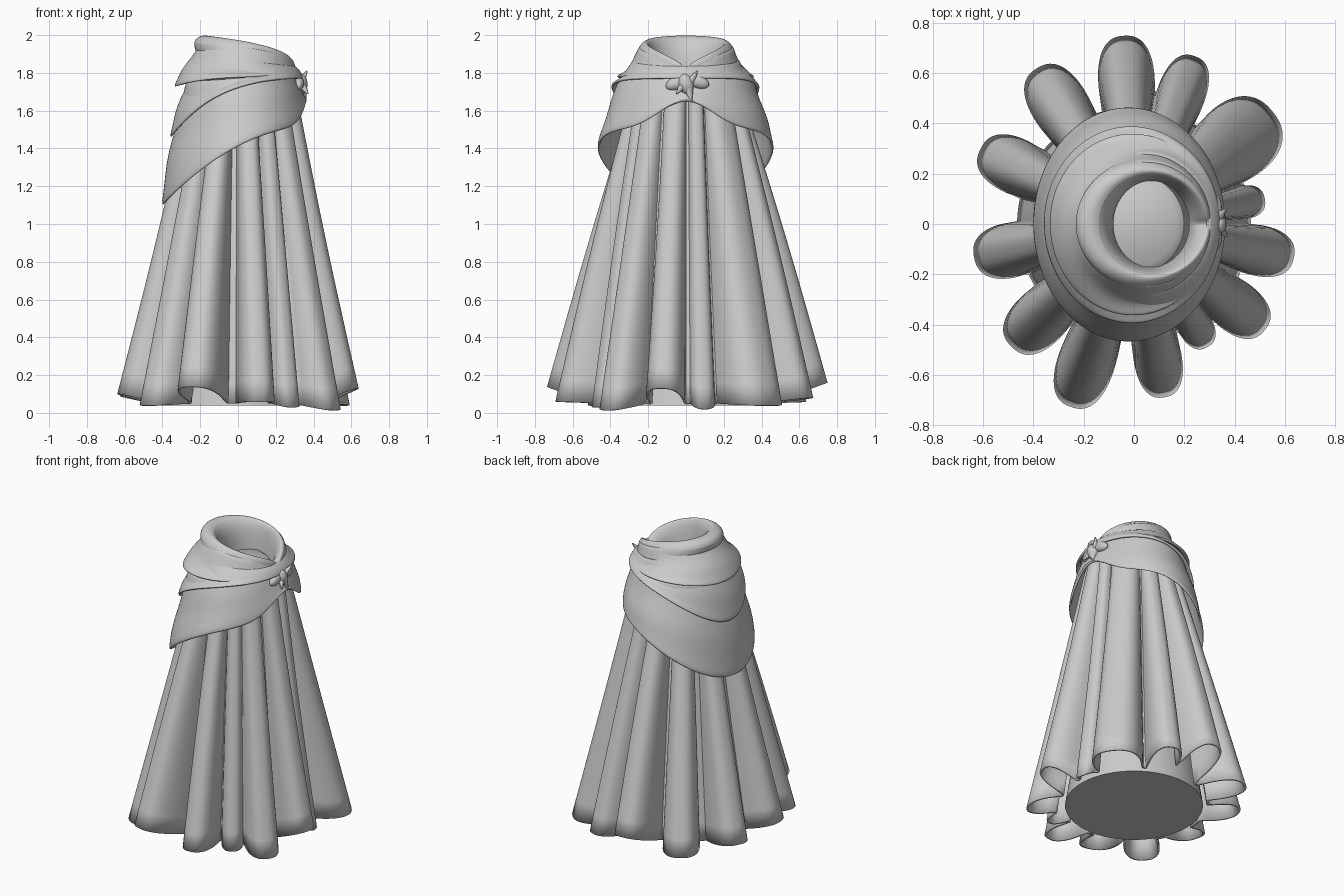
import bpy
from math import sin, cos, pi, radians, exp
from mathutils import Vector

cube = bpy.data.objects.get("Cube")
if cube:
    bpy.data.objects.remove(cube)

mat = bpy.data.materials.new("pale_grey_cloth")
mat.use_nodes = True
GREY = (0.6, 0.6, 0.6, 1)
mat.diffuse_color = GREY
mat.node_tree.nodes["Principled BSDF"].inputs["Base Color"].default_value = GREY


def finish(obj, thick=0, subdiv=0, angle=50):
    """Give a part its colour, thickness and smooth shading."""
    obj.data.materials.clear()
    obj.data.materials.append(mat)
    bpy.ops.object.select_all(action="DESELECT")
    obj.select_set(True)
    bpy.context.view_layer.objects.active = obj
    bpy.ops.object.shade_smooth_by_angle(angle=radians(angle))
    if thick:
        mod = obj.modifiers.new("thickness", "SOLIDIFY")
        mod.thickness = thick
        mod.offset = -1
    if subdiv:
        mod = obj.modifiers.new("soften", "SUBSURF")
        mod.levels = mod.render_levels = subdiv
    return obj


def loft(name, rows, cols, point, **style):
    """Closed tube of rings, from the top down; point(v, angle) gives a position."""
    verts = [point(i / (rows - 1), 2 * pi * j / cols) for i in range(rows) for j in range(cols)]
    faces = []
    for i in range(rows - 1):
        for j in range(cols):
            a, b = i * cols + j, i * cols + (j + 1) % cols
            faces.append((a, a + cols, b + cols, b))
    mesh = bpy.data.meshes.new(name)
    mesh.from_pydata(verts, [], faces)
    mesh.update()
    obj = bpy.data.objects.new(name, mesh)
    bpy.context.collection.objects.link(obj)
    return finish(obj, **style)


# Pleats: direction in degrees, reach at the hem, half width in degrees, hem height
PLEATS = [
    (11, .53, 8, .02), (39, .71, 18, .04), (70, .71, 11, .08), (93, .75, 12.5, .16),
    (122, .73, 13, .06), (154, .68, 13, .09), (192, .65, 13, .10), (225, .69, 13, .04),
    (251, .77, 12.5, .14), (280, .70, 11, .06), (301, .57, 8.5, .03), (321, .67, 12, .015),
    (348, .65, 12, .13),
]


def pleat_at(angle):
    best = (0, .5, .05)
    for direction, reach, half, hem in PLEATS:
        d = abs((angle * 180 / pi - direction + 180) % 360 - 180) / half
        if d < 1:
            f = (1 - d ** 2.6) ** .65
            if f > best[0]:
                best = (f, reach, hem)
    return best


def skirt_point(v, angle):
    f, reach, hem = pleat_at(angle)
    hem = .05 + (hem - .05) * f
    z = 1.75 + (hem - 1.75) * v
    waist = .275 + .03 * cos(angle)
    valley = (waist - .035) * (1 - v) + .465 * v
    crest = waist * (1 - v) + reach * v
    # fuller at the front and back than at the sides
    r = valley + (crest - valley) * f - .01 * sin(pi * v) * cos(2 * angle)
    return (r * cos(angle), r * sin(angle), z)


loft("pleated_skirt", 16, 520, skirt_point, thick=.014, angle=60)


# Closed lining inside the skirt
LINING = [(.001, 1.79), (.17, 1.785), (.2, 1.76), (.18, 1.6), (.43, .04), (.001, .04)]


def lining_point(v, angle):
    r, z = LINING[round(v * (len(LINING) - 1))]
    return (r * cos(angle), r * sin(angle), z)


loft("skirt_lining", len(LINING), 48, lining_point, angle=40)


def wrap(name, rings, rows, power, folds=0, bulge=0, pinch=0, **style):
    """Wrap of cloth; ring = (right x, left x, half depth, z at knot, z opposite)."""
    def point(v, angle):
        w = (1 - cos(angle)) / 2
        t = min(v * (len(rings) - 1), len(rings) - 1.0001)
        i = int(t)
        xm, xp, ay, z0, z1 = [a + (b - a) * (t - i) for a, b in zip(rings[i], rings[i + 1])]
        z = z0 + (z1 - z0) * w ** (power[0] + (power[1] - power[0]) * v)
        # folds run round the body and gather at the knot
        out = bulge * sin(pi * v) + folds * w ** .5 * sin(3 * pi * v + 1.5 * sin(angle) + 2 * w)
        x = (xm + xp) / 2 + ((xp - xm) / 2 + out) * cos(angle)
        # lift the hem towards the knot
        z += pinch * v * v * exp(-(sin(angle / 2) / .2) ** 2)
        return (x, (ay + out) * sin(angle), z)
    return loft(name, rows, 64, point, **style)


wrap("shawl_lower_layer", [(-.27, .30, .35, 1.80, 1.76), (-.41, .365, .47, 1.51, 1.1)],
     10, (1, 1.9), folds=.005, bulge=.012, pinch=.15, thick=.015, subdiv=1)
wrap("shawl_upper_layer", [(-.2, .30, .28, 1.84, 1.9), (-.37, .345, .395, 1.77, 1.46)],
     9, (1, 2.8), folds=.007, bulge=.01, thick=.015, subdiv=1)
wrap("shawl_hood_fold", [(-.19, .3, .25, 1.83, 1.97), (-.345, .33, .365, 1.79, 1.73)],
     8, (.35, 3.5), folds=.005, bulge=.005, thick=.015, subdiv=1)

# Rolled collar round the neck opening
wrap("rolled_collar", [(-.08, .22, .17, 1.72, 1.74), (-.09, .24, .18, 1.79, 1.92),
                       (-.14, .285, .2, 1.82, 2.0), (-.20, .30, .225, 1.82, 2.0),
                       (-.245, .31, .255, 1.80, 1.965), (-.21, .3, .27, 1.77, 1.88)],
     6, (.32, .32), subdiv=2)


# Knot at the side: a wrapped bead, a band across it and loose pointed ends
def bead(name, loc, scale, tilt=0):
    bpy.ops.mesh.primitive_uv_sphere_add(segments=16, ring_count=10, location=loc,
                                         rotation=(radians(tilt), 0, 0))
    obj = bpy.context.object
    obj.name = name
    obj.scale = scale
    finish(obj)


bead("knot_centre", (.335, .0, 1.74), (.033, .04, .055), 15)
bead("knot_front_fold", (.32, -.05, 1.745), (.03, .06, .035), 20)
bead("knot_back_fold", (.32, .06, 1.755), (.03, .065, .035), -20)


def tail(name, start, end, width):
    a, b = Vector(start), Vector(end)
    bpy.ops.mesh.primitive_cone_add(vertices=8, radius1=width, radius2=.004,
                                    depth=(b - a).length, location=(a + b) / 2)
    obj = bpy.context.object
    obj.name = name
    obj.rotation_euler = (b - a).to_track_quat("Z", "Y").to_euler()
    finish(obj)


tail("knot_upper_end", (.33, .02, 1.75), (.365, .06, 1.81), .025)
tail("knot_lower_end", (.335, -.01, 1.74), (.37, -.05, 1.69), .025)
tail("knot_hanging_end", (.335, .01, 1.73), (.36, .03, 1.65), .03)
